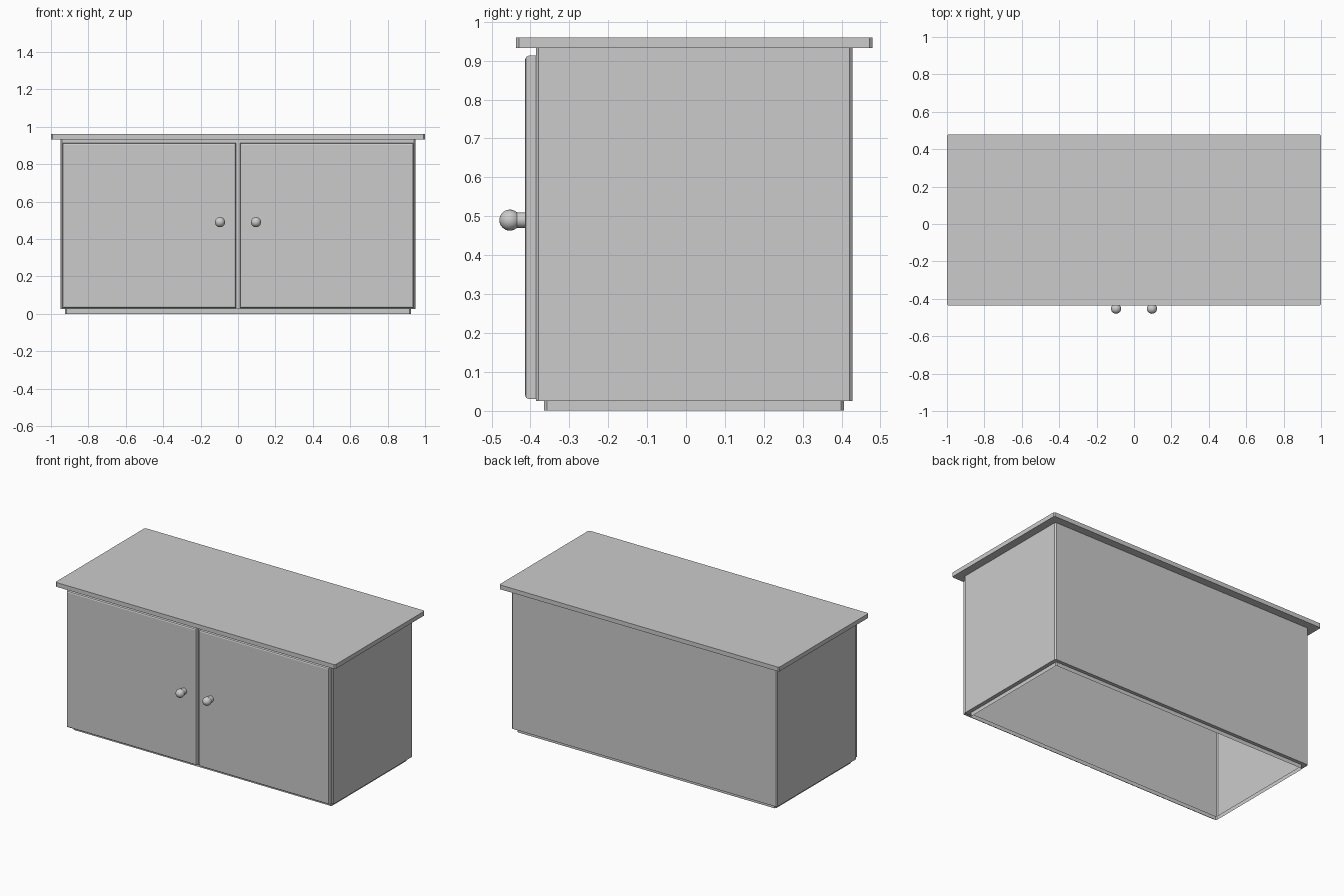
import bpy, bmesh, math

if "Cube" in bpy.data.objects:
    bpy.data.objects.remove(bpy.data.objects["Cube"])

CHAMFER = 0.007


def loop_points(hx, y0, y1, c=CHAMFER):
    """Rectangle outline with small chamfered corners."""
    return [(-hx + c, y0), (hx - c, y0), (hx, y0 + c), (hx, y1 - c),
            (hx - c, y1), (-hx + c, y1), (-hx, y1 - c), (-hx, y0 + c)]


def finish(bm, name):
    bmesh.ops.recalc_face_normals(bm, faces=bm.faces)
    mesh = bpy.data.meshes.new(name)
    bm.to_mesh(mesh)
    bm.free()
    obj = bpy.data.objects.new(name, mesh)
    bpy.context.collection.objects.link(obj)
    return obj


def shell(name, levels, caps=False):
    """Stack outlines (half width, front y, back y, z) into a walled shell."""
    bm = bmesh.new()
    rings = [[bm.verts.new((x, y, z)) for x, y in loop_points(hx, y0, y1)]
             for hx, y0, y1, z in levels]
    for a, b in zip(rings, rings[1:]):
        for i in range(len(a)):
            j = (i + 1) % len(a)
            bm.faces.new((a[i], a[j], b[j], b[i]))
    if caps:
        bm.faces.new(rings[0])
        bm.faces.new(rings[-1])
    return finish(bm, name)


# Hollow cabinet body with inset plinth, open underneath
shell("cabinet_body", [(0.924, -0.365, 0.406, 0.0), (0.924, -0.365, 0.406, 0.025),
                       (0.949, -0.386, 0.428, 0.025), (0.949, -0.386, 0.428, 0.932)])

# Overhanging top board
shell("top_board", [(1.0, -0.437, 0.479, 0.932), (1.0, -0.437, 0.479, 0.96)], caps=True)


def door(name, side):
    """Door slab whose front edges are rounded over."""
    x0, x1, z0, z1 = 0.011, 0.939, 0.03, 0.913
    bm = bmesh.new()
    rings = []
    for inset, y in ((0, -0.386), (0, -0.405), (0.003, -0.411), (0.010, -0.414)):
        rings.append([bm.verts.new((side * x, y, z)) for x, z in
                      ((x0 + inset, z0 + inset), (x1 - inset, z0 + inset),
                       (x1 - inset, z1 - inset), (x0 + inset, z1 - inset))])
    for a, b in zip(rings, rings[1:]):
        for i in range(4):
            j = (i + 1) % 4
            bm.faces.new((a[i], a[j], b[j], b[i]))
    bm.faces.new(rings[-1])
    return finish(bm, name)


def knob(name, x, z=0.49):
    """Ball knob on a short stem, lathed about the y axis."""
    r, cy, stem, n = 0.027, -0.453, 0.02, 24
    start = math.asin(stem / r)
    profile = [(stem, -0.412)]
    for k in range(12):
        t = start + (math.pi - start) * k / 12
        profile.append((r * math.sin(t), cy + r * math.cos(t)))
    bm = bmesh.new()
    rings = [[bm.verts.new((x + rad * math.cos(2 * math.pi * i / n), y,
                            z + rad * math.sin(2 * math.pi * i / n)))
              for i in range(n)] for rad, y in profile]
    for a, b in zip(rings, rings[1:]):
        for i in range(n):
            j = (i + 1) % n
            bm.faces.new((a[i], a[j], b[j], b[i]))
    tip = bm.verts.new((x, cy - r, z))
    for i in range(n):
        bm.faces.new((rings[-1][i], rings[-1][(i + 1) % n], tip))
    obj = finish(bm, name)
    bpy.ops.object.select_all(action='DESELECT')
    obj.select_set(True)
    bpy.context.view_layer.objects.active = obj
    bpy.ops.object.shade_smooth_by_angle(angle=math.radians(35))


# Pair of doors with knobs near the centre
for label, side in (("left", -1), ("right", 1)):
    door(label + "_door", side)
    knob(label + "_knob", side * 0.096)
